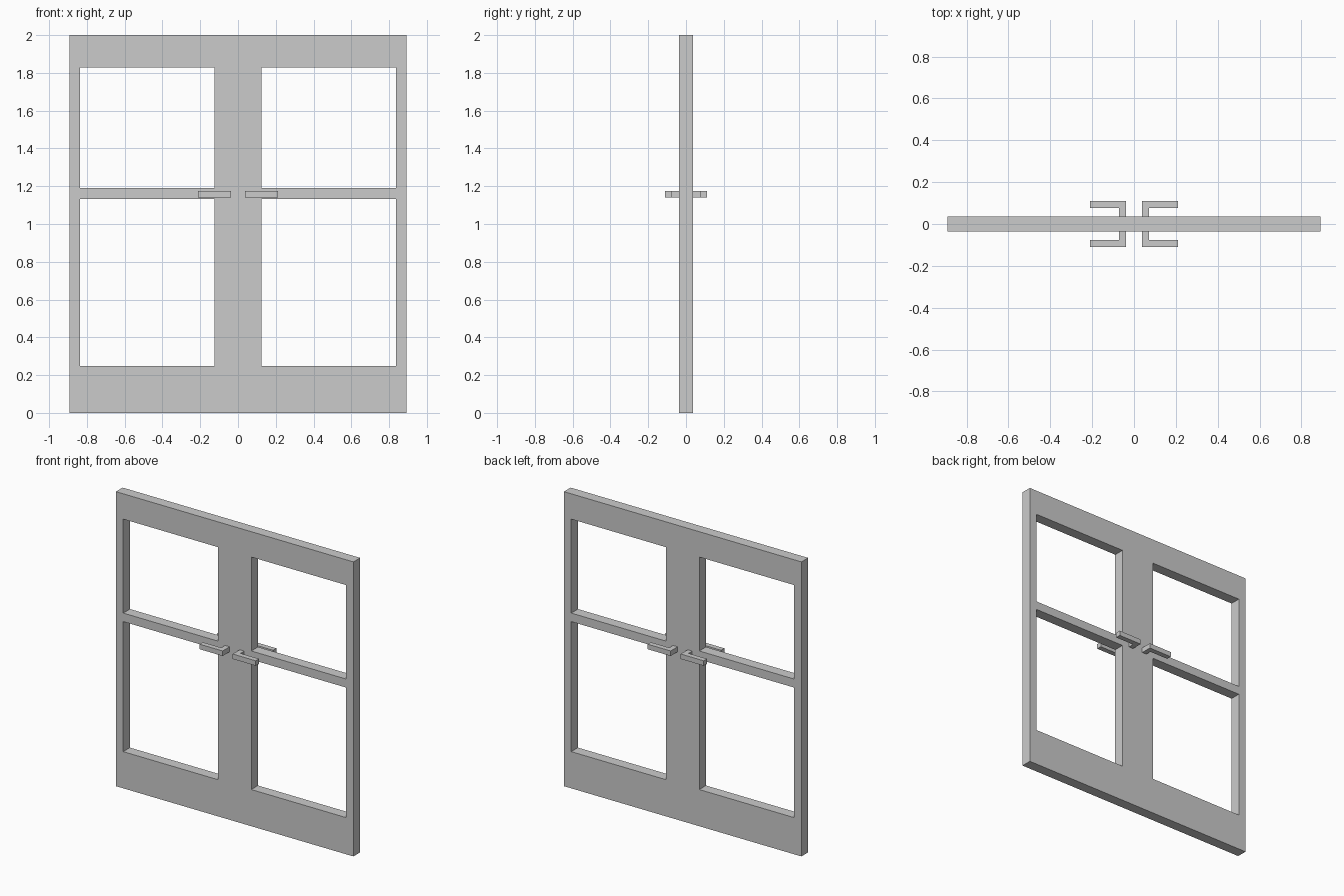
import bpy, bmesh

if "Cube" in bpy.data.objects:
    bpy.data.objects.remove(bpy.data.objects["Cube"])

T = 0.036  # half thickness of the door panel


def finish(bm, name):
    bmesh.ops.recalc_face_normals(bm, faces=bm.faces[:])
    mesh = bpy.data.meshes.new(name)
    bm.to_mesh(mesh)
    bm.free()
    ob = bpy.data.objects.new(name, mesh)
    bpy.context.collection.objects.link(ob)
    return ob


def extrude(bm, vec):
    res = bmesh.ops.extrude_face_region(bm, geom=bm.faces[:])
    verts = [g for g in res["geom"] if isinstance(g, bmesh.types.BMVert)]
    bmesh.ops.translate(bm, verts=verts, vec=vec)


# Double-door frame: one grid with the four window cells left open
xs = [-0.892, -0.837, -0.125, 0.125, 0.837, 0.892]
zs = [0, 0.249, 1.132, 1.19, 1.828, 2]
bm = bmesh.new()
grid = [[bm.verts.new((x, -T, z)) for z in zs] for x in xs]
for i in range(5):
    for j in range(5):
        if i in (1, 3) and j in (1, 3):
            continue
        bm.faces.new((grid[i][j], grid[i + 1][j], grid[i + 1][j + 1], grid[i][j + 1]))
extrude(bm, (0, 2 * T, 0))
bmesh.ops.dissolve_limit(bm, angle_limit=0.01, verts=bm.verts[:], edges=bm.edges[:])
finish(bm, "door_frame")

# L-shaped pull handles, mirrored to both leaves and both sides
profile = [(0.038, T), (0.072, T), (0.072, 0.076), (0.211, 0.076),
           (0.211, 0.111), (0.038, 0.111)]
for sx, side in ((-1, "left"), (1, "right")):
    for sy, face in ((-1, "front"), (1, "back")):
        bm = bmesh.new()
        bm.faces.new([bm.verts.new((sx * x, sy * y, 1.141)) for x, y in profile])
        extrude(bm, (0, 0, 0.034))
        finish(bm, f"handle_{face}_{side}")
